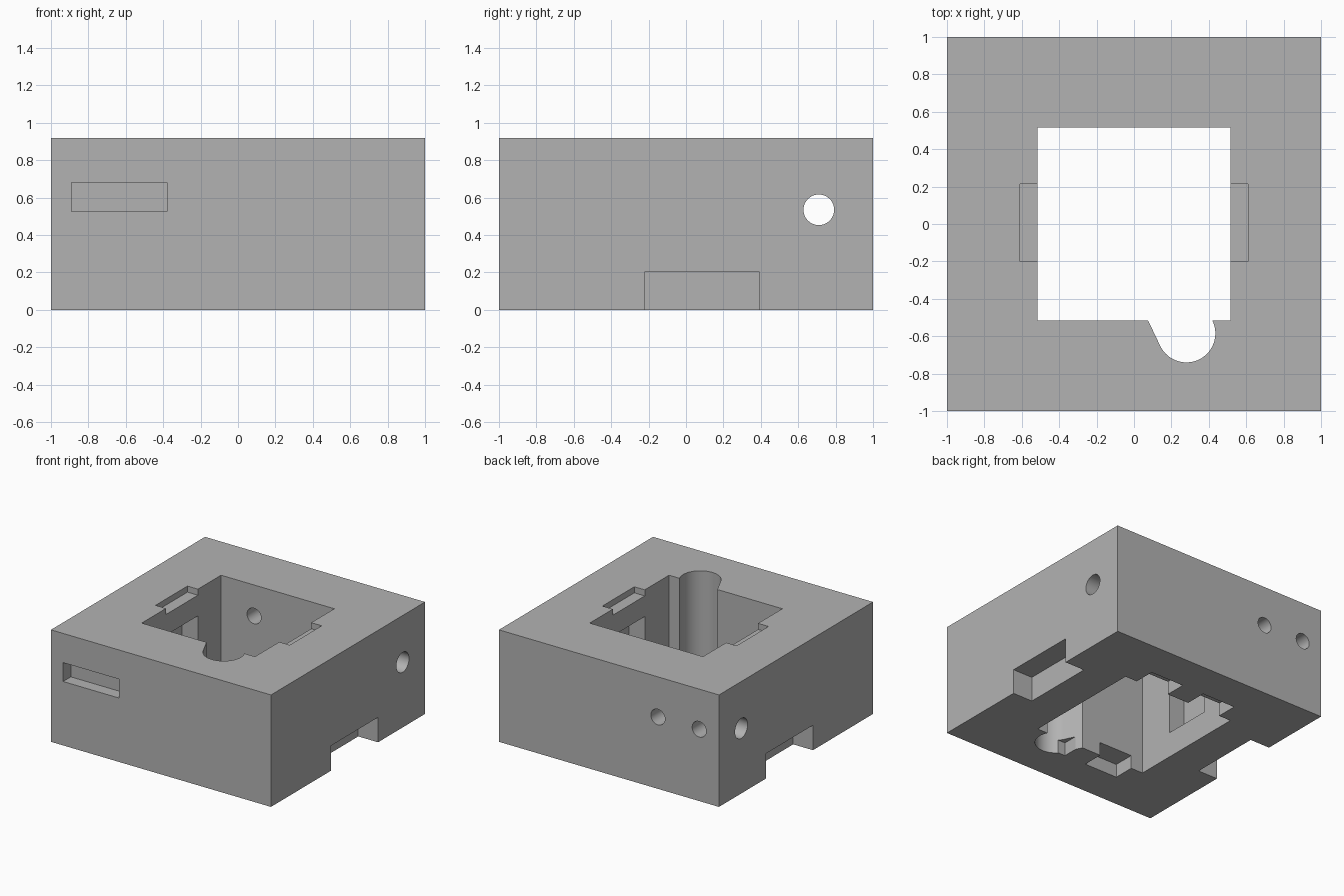
import bpy, bmesh, math
from mathutils import Matrix, Vector

default = bpy.data.objects.get("Cube")
if default:
    bpy.data.objects.remove(default, do_unlink=True)

grey = bpy.data.materials.new("plain_grey")
grey.use_nodes = True
colour = (0.45, 0.45, 0.45, 1)
grey.diffuse_color = colour
grey.node_tree.nodes["Principled BSDF"].inputs["Base Color"].default_value = colour


def make_object(name, bm):
    bmesh.ops.recalc_face_normals(bm, faces=bm.faces)
    mesh = bpy.data.meshes.new(name)
    bm.to_mesh(mesh)
    bm.free()
    mesh.materials.append(grey)
    obj = bpy.data.objects.new(name, mesh)
    bpy.context.collection.objects.link(obj)
    return obj


def box(name, x, y, z):
    bm = bmesh.new()
    bmesh.ops.create_cube(bm, size=1)
    for v in bm.verts:
        v.co = Vector([(r[0] + r[1]) / 2 + c * (r[1] - r[0]) for c, r in zip(v.co, (x, y, z))])
    return make_object(name, bm)


def rod(name, centre, radius, length, axis):
    bm = bmesh.new()
    turn = Matrix.Rotation(math.pi / 2, 4, "Y" if axis == "x" else "X")
    bmesh.ops.create_cone(bm, cap_ends=True, segments=40, radius1=radius, radius2=radius,
                          depth=length, matrix=Matrix.Translation(centre) @ turn)
    return make_object(name, bm)


def prism(name, outline, z0, z1):
    bm = bmesh.new()
    face = bm.faces.new([bm.verts.new((x, y, z0)) for x, y in outline])
    top = bmesh.ops.extrude_face_region(bm, geom=[face])["geom"]
    for v in top:
        if isinstance(v, bmesh.types.BMVert):
            v.co.z = z1
    return make_object(name, bm)


block = box("housing_block", (-1, 1), (-1, 1), (0, 0.92))


def cut(cutter):
    mod = block.modifiers.new("cut", "BOOLEAN")
    mod.operation = "DIFFERENCE"
    mod.solver = "EXACT"
    mod.object = cutter
    bpy.context.view_layer.objects.active = block
    bpy.ops.object.modifier_apply(modifier=mod.name)
    bpy.data.objects.remove(cutter, do_unlink=True)


# Square well through the block
W = 0.515
cut(box("well", (-W, W), (-W, W), (-0.1, 1.1)))

# Rounded channel on the front wall of the well
cx, cy, r = 0.28, -0.585, 0.155
arc = [math.radians(-154 + i * (181 / 30)) for i in range(31)]
outline = [(0.075, -W), (0.075, -0.4), (0.418, -0.4)]
outline += [(cx + r * math.cos(a), cy + r * math.sin(a)) for a in reversed(arc)]
cut(prism("channel", outline, -0.1, 1.1))

for s in (-1, 1):
    def side(a, b):
        return tuple(sorted((s * a, s * b)))
    # Shallow finger ledge, inner window and outer foot notch
    cut(box("ledge", side(0.4, 0.61), (-0.2, 0.215), (0.87, 1.0)))
    cut(box("window", side(0.4, 0.66), (-0.2, 0.215), (0.21, 0.70)))
    cut(box("foot_notch", side(0.82, 1.1), (-0.22, 0.39), (-0.1, 0.205)))
    # Clip pockets under the front and back walls
    for y in ((-0.69, -0.4), (0.4, 0.69)):
        cut(box("clip_pocket", side(0.1, 0.405), y, (-0.1, 0.11)))

# Slot in the front face
cut(box("front_slot", (-0.89, -0.38), (-1.1, -0.9), (0.525, 0.68)))

# Cross bore, two back holes meeting it, and the hole into the well
cut(rod("cross_bore", (0, 0.71, 0.535), 0.082, 2.4, "x"))
for x in (-0.445, -0.82):
    cut(rod("back_hole", (x, 0.9, 0.59), 0.064, 0.38, "y"))
cut(rod("well_hole", (-0.215, 0.56, 0.665), 0.064, 0.3, "y"))

# Smooth the round walls, keep the rest crisp
bpy.ops.object.select_all(action="DESELECT")
block.select_set(True)
bpy.context.view_layer.objects.active = block
bpy.ops.object.shade_smooth_by_angle(angle=math.radians(25))
